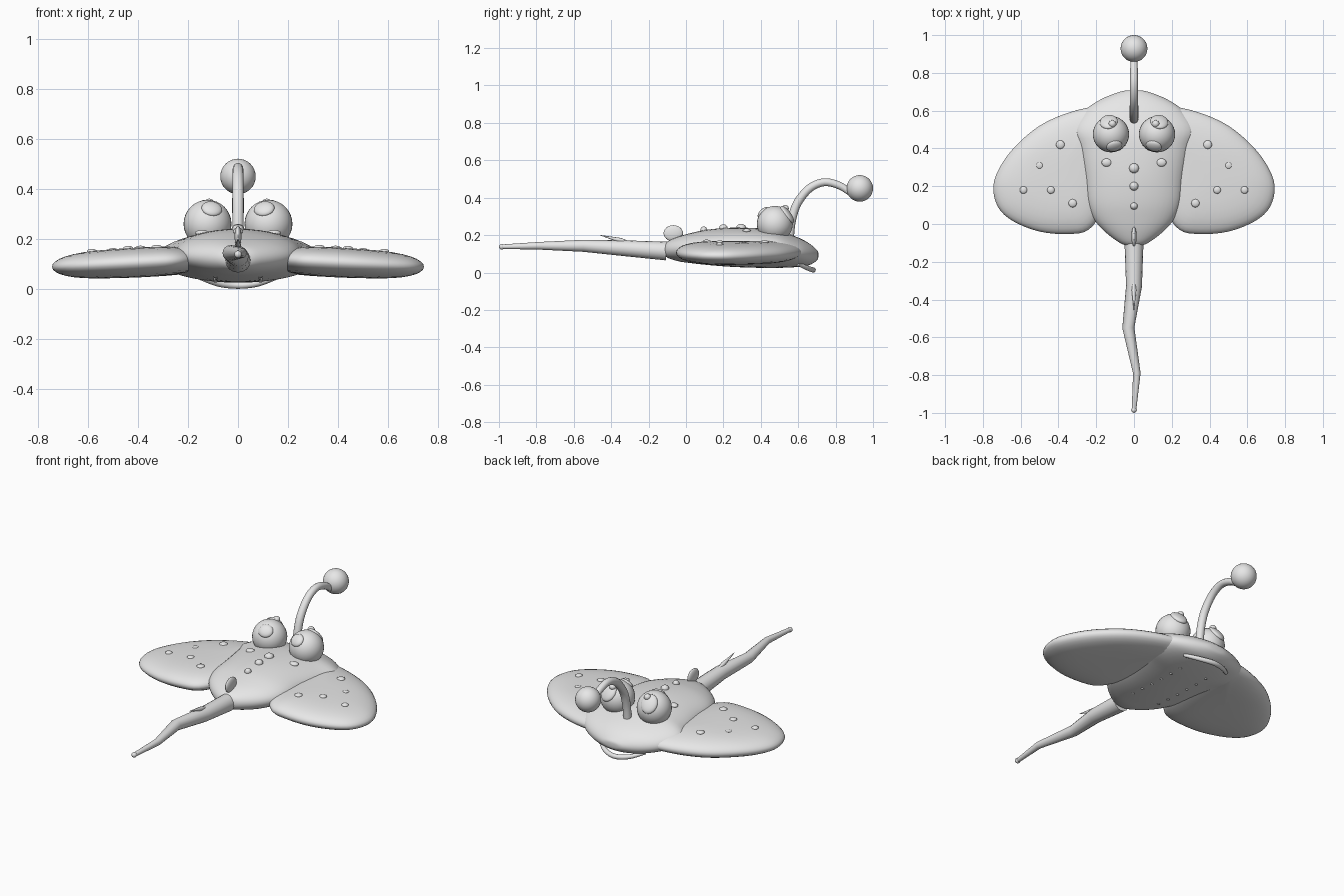
import bpy, bmesh, math
from mathutils import Vector, Matrix
from mathutils.bvhtree import BVHTree

if "Cube" in bpy.data.objects:
    bpy.data.objects.remove(bpy.data.objects["Cube"])

grey = bpy.data.materials.new("light grey")
grey.diffuse_color = (0.8, 0.8, 0.8, 1)
grey.use_nodes = True
grey.node_tree.nodes["Principled BSDF"].inputs["Base Color"].default_value = grey.diffuse_color


def finish(name, bm, angle=50):
    bmesh.ops.recalc_face_normals(bm, faces=bm.faces)
    me = bpy.data.meshes.new(name)
    bm.to_mesh(me)
    bm.free()
    me.materials.append(grey)
    for p in me.polygons:
        p.use_smooth = True
    me.set_sharp_from_angle(angle=math.radians(angle))
    ob = bpy.data.objects.new(name, me)
    bpy.context.collection.objects.link(ob)
    return ob


def spline(pts, steps, closed=False):
    """Smooth curve through points of any dimension."""
    n, out = len(pts), []
    get = (lambda i: pts[i % n]) if closed else (lambda i: pts[min(max(i, 0), n - 1)])
    for i in range(n if closed else n - 1):
        for k in range(steps):
            t = k / steps
            out.append(tuple(0.5 * (2 * b + (c - a) * t + (2 * a - 5 * b + 4 * c - d) * t * t
                                    + (3 * b - a - 3 * c + d) * t ** 3)
                             for a, b, c, d in zip(get(i - 1), get(i), get(i + 1), get(i + 2))))
    return out if closed else out + [tuple(pts[-1])]


def loft(name, rings, angle=50):
    bm = bmesh.new()
    rows = [[bm.verts.new(p) for p in r] for r in rings]
    n = len(rows[0])
    for a, b in zip(rows, rows[1:]):
        for i in range(n):
            bm.faces.new((a[i], a[(i + 1) % n], b[(i + 1) % n], b[i]))
    bm.faces.new(rows[0])
    bm.faces.new(rows[-1])
    return finish(name, bm, angle)


def tube(name, pts, ref=(1, 0, 0), sides=16):
    """Round tube through (x, y, z, radius) points."""
    P, ref, rings = [Vector(p[:3]) for p in pts], Vector(ref), []
    for i, p in enumerate(P):
        t = (P[min(i + 1, len(P) - 1)] - P[max(i - 1, 0)]).normalized()
        u = t.cross(ref).normalized()
        v = t.cross(u)
        rings.append([p + pts[i][3] * (u * math.cos(a) + v * math.sin(a))
                      for a in (2 * math.pi * k / sides for k in range(sides))])
    return loft(name, rings)


def blob(name, loc, size, direction=(0, 0, 1), seg=24):
    bm = bmesh.new()
    rot = Vector(direction).to_track_quat('Z', 'Y').to_matrix().to_4x4()
    m = Matrix.Translation(loc) @ rot @ Matrix.Diagonal((*size, 1))
    bmesh.ops.create_uvsphere(bm, u_segments=seg, v_segments=seg // 2, radius=1, matrix=m)
    return finish(name, bm)


# Body: elliptical sections along y (y, half width, bottom, top)
stations = [(-0.12, 0.02, 0.105, 0.135), (-0.1, 0.075, 0.08, 0.165), (-0.04, 0.155, 0.06, 0.192),
            (0.03, 0.215, 0.05, 0.212), (0.12, 0.25, 0.04, 0.23), (0.25, 0.265, 0.03, 0.24),
            (0.4, 0.295, 0.025, 0.236), (0.5, 0.325, 0.025, 0.222), (0.6, 0.26, 0.03, 0.187),
            (0.66, 0.175, 0.04, 0.155), (0.7, 0.075, 0.065, 0.12), (0.708, 0.02, 0.085, 0.105)]
rings = []
for y, w, zb, zt in spline(stations, 4):
    rings.append([(w * math.cos(a), y, (zb + zt) / 2 + (zt - zb) / 2 * math.sin(a))
                  for a in (2 * math.pi * k / 40 for k in range(40))])
body = loft("body", rings)

# Wings: rounded plates shrunk from a plan outline
plan = [(0.13, 0.62), (0.22, 0.62), (0.36, 0.585), (0.5, 0.52), (0.62, 0.42), (0.705, 0.31),
        (0.745, 0.2), (0.72, 0.09), (0.64, 0.015), (0.5, -0.04), (0.35, -0.053), (0.24, -0.03),
        (0.17, 0.08), (0.13, 0.3)]
outline = spline(plan, 4, True)
wings = []
for s, side in ((1, "right"), (-1, "left")):
    rings = []
    for k in range(17):
        a = math.radians(-88 + 11 * k)
        f = math.cos(a) ** 0.55
        ring = []
        for x, y in outline:
            px, py = 0.42 + (x - 0.42) * f, 0.26 + (y - 0.26) * f
            mid = 0.118 - 0.05 * max(px - 0.15, 0) - 0.03 * max(py - 0.4, 0)
            ring.append((s * px, py, mid + 0.06 * (1 - 0.25 * max(px - 0.4, 0)) * math.sin(a)))
        rings.append(ring)
    wings.append(loft(side + "_wing", rings))

trees = []
for ob in [body] + wings:
    trees.append(BVHTree.FromPolygons([v.co for v in ob.data.vertices],
                                      [tuple(p.vertices) for p in ob.data.polygons]))


def surface(x, y, up=1):
    """Outer surface point seen from above (up=1) or below (up=-1)."""
    hits = [t.ray_cast(Vector((x, y, up)), Vector((0, 0, -up)))[0] for t in trees]
    return max((h for h in hits if h), key=lambda h: h.z * up)


# Spots on wings and back, nostril bumps, belly gill dots
for s in (1, -1):
    for x, y, r in ((0.39, 0.42, 0.023), (0.5, 0.31, 0.017), (0.585, 0.18, 0.02),
                    (0.44, 0.18, 0.02), (0.325, 0.11, 0.022)):
        blob("wing_spot", surface(s * x, y), (r, r, 0.01 if r > 0.018 else 0.005), seg=16)
    blob("spiracle", surface(s * 0.145, 0.325), (0.027, 0.022, 0.012), seg=16)
    for k in range(6):
        blob("gill_dot", surface(s * 0.09, 0.1 + 0.08 * k, -1), (0.009, 0.007, 0.005), seg=10)
for y, r in ((0.295, 0.026), (0.2, 0.023), (0.095, 0.019)):
    blob("back_spot", surface(0, y), (r, r, 0.02), seg=16)

# Eyes with pupil, rear patch and highlight
for s in (1, -1):
    c = Vector((s * 0.122, 0.475, 0.26))
    blob("eye", c, (0.096, 0.096, 0.096), seg=32)
    d = Vector((s * 0.012, 0.065, 0.05)).normalized()
    blob("pupil", c + d * 0.083, (0.048, 0.056, 0.02), d)
    d = Vector((-s * 0.02, -0.072, 0.07)).normalized()
    blob("eye_patch", c + d * 0.088, (0.042, 0.038, 0.018), d)
    blob("eye_highlight", (s * 0.115, 0.53, 0.343), (0.02, 0.02, 0.018), seg=16)

# Lure stalk and ball
tube("lure_stalk", spline([(0, 0.555, 0.2, 0.023), (0, 0.565, 0.28, 0.023), (0, 0.595, 0.37, 0.023),
                           (0, 0.66, 0.45, 0.022), (0, 0.74, 0.483, 0.021), (0, 0.82, 0.465, 0.02),
                           (0, 0.875, 0.43, 0.018)], 5))
blob("lure_ball", (0, 0.929, 0.45), (0.071, 0.071, 0.071), seg=32)

# Kinked tail, tip, sting and small rear fin
tube("tail", [(0, -0.105, 0.115, 0.05), (0, -0.33, 0.13, 0.042), (-0.03, -0.55, 0.143, 0.032),
              (0.015, -0.79, 0.143, 0.02), (0, -0.985, 0.138, 0.012)])
blob("tail_tip", (0, -0.985, 0.138), (0.015, 0.015, 0.015), seg=16)
tube("tail_sting", [(0, -0.3, 0.16, 0.006), (0, -0.35, 0.172, 0.013), (0, -0.46, 0.2, 0.001)], sides=10)
blob("rear_fin", (0, -0.068, 0.21), (0.014, 0.052, 0.043))

# Smiling mouth under the snout
tube("mouth", spline([(-0.15, 0.6, 0.045, 0.01), (-0.08, 0.655, 0.022, 0.013), (0, 0.68, 0.014, 0.014),
                      (0.08, 0.655, 0.022, 0.013), (0.15, 0.6, 0.045, 0.01)], 5), ref=(0, 0, 1), sides=12)
